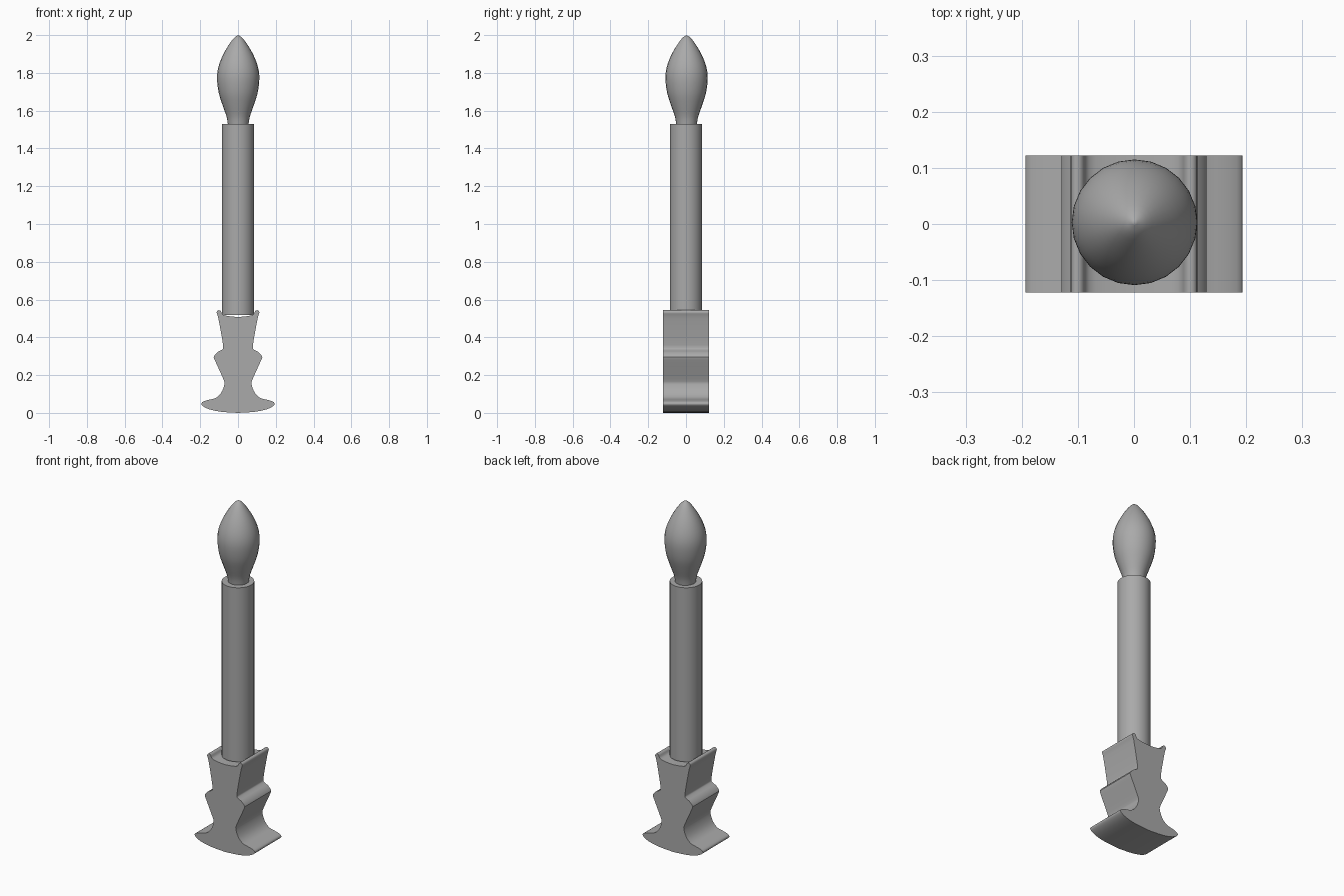
import bpy
import bmesh
from math import radians
from mathutils import Vector

cube = bpy.data.objects.get("Cube")
if cube:
    bpy.data.objects.remove(cube, do_unlink=True)

grey = bpy.data.materials.new("plain grey")
grey.use_nodes = True
COLOUR = (0.4, 0.4, 0.4, 1)
grey.diffuse_color = COLOUR
grey.node_tree.nodes["Principled BSDF"].inputs["Base Color"].default_value = COLOUR


def smooth_path(points, steps):
    """Catmull-Rom curve through the points, ends kept."""
    pts = [Vector(p) for p in points]
    padded = [pts[0]] + pts + [pts[-1]]
    path = []
    for a, b, c, d in zip(padded, padded[1:], padded[2:], padded[3:]):
        for i in range(steps):
            t = i / steps
            path.append(b + t * (c - a) / 2
                        + t * t * (2 * a - 5 * b + 4 * c - d) / 2
                        + t ** 3 * (3 * b - a - 3 * c + d) / 2)
    return path + [pts[-1]]


def finish(name, bm):
    bmesh.ops.recalc_face_normals(bm, faces=bm.faces)
    mesh = bpy.data.meshes.new(name)
    bm.to_mesh(mesh)
    bm.free()
    mesh.materials.append(grey)
    obj = bpy.data.objects.new(name, mesh)
    bpy.context.collection.objects.link(obj)
    bpy.ops.object.select_all(action='DESELECT')
    obj.select_set(True)
    bpy.context.view_layer.objects.active = obj
    bpy.ops.object.shade_smooth_by_angle(angle=radians(35))
    return obj


def lathe(name, path, sides):
    """Turn a radius/height path around the vertical axis."""
    bm = bmesh.new()
    verts = [bm.verts.new((r, 0, z)) for r, z in path]
    edges = [bm.edges.new(pair) for pair in zip(verts, verts[1:])]
    bmesh.ops.spin(bm, geom=verts + edges, axis=(0, 0, 1), cent=(0, 0, 0),
                   angle=radians(360), steps=sides, use_duplicate=False)
    bmesh.ops.remove_doubles(bm, verts=bm.verts, dist=0.0005)
    return finish(name, bm)


# Holder: mirrored outline extruded from front to back
half = [(0, 0), (0.09, 0.006), (0.155, 0.02), (0.19, 0.04), (0.19, 0.056),
        (0.16, 0.068), (0.12, 0.078), (0.09, 0.105), (0.072, 0.15),
        (0.078, 0.18), (0.123, 0.28), (0.127, 0.30), (0.108, 0.322),
        (0.085, 0.335), (0.079, 0.36), (0.104, 0.50), (0.113, 0.53),
        (0.106, 0.543), (0.092, 0.54), (0.08, 0.52), (0.04, 0.511), (0, 0.508)]
right = smooth_path(half, 3)
outline = right + [Vector((-p.x, p.y)) for p in reversed(right[1:-1])]
DEPTH = 0.122
bm = bmesh.new()
face = bm.faces.new([bm.verts.new((p.x, -DEPTH, p.y)) for p in outline])
new = bmesh.ops.extrude_face_region(bm, geom=[face], use_keep_orig=True)["geom"]
bmesh.ops.translate(bm, vec=(0, 2 * DEPTH, 0),
                    verts=[v for v in new if isinstance(v, bmesh.types.BMVert)])
finish("holder", bm)

# Candle tube standing in the holder's trough
lathe("candle_tube", [(0, 0.517), (0.086, 0.517), (0.086, 1.53), (0, 1.53)], 32)

# Flame-shaped bulb on top
bulb = [(0.055, 1.53), (0.062, 1.57), (0.083, 1.63), (0.103, 1.695),
        (0.112, 1.77), (0.105, 1.83), (0.083, 1.89), (0.052, 1.945),
        (0.022, 1.985), (0, 2)]
flame = lathe("flame_bulb", smooth_path(bulb, 3), 24)
flame.location = (0.001, 0.003, 0)
